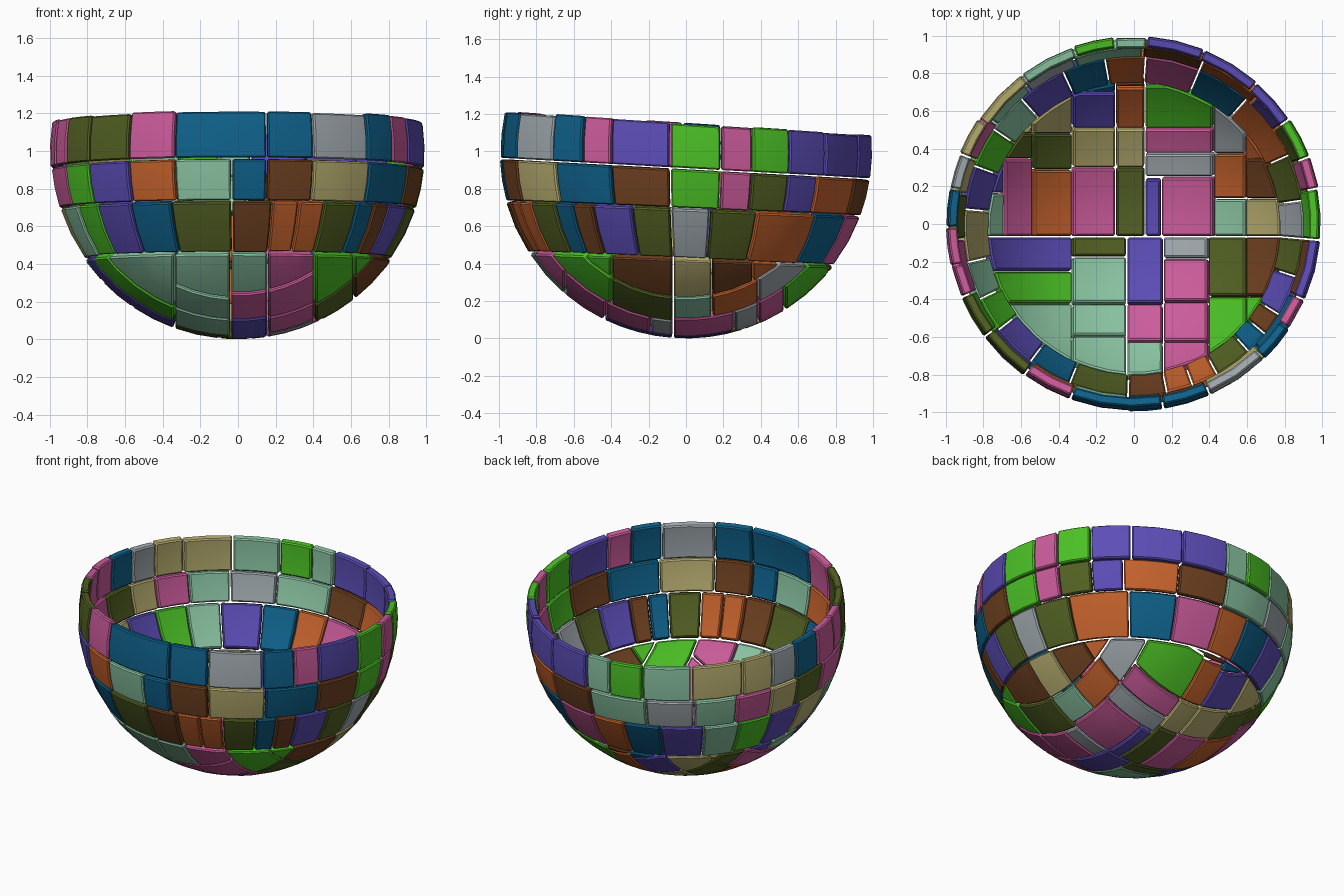
import bpy, bmesh, random
from math import sin, cos, sqrt, radians, ceil
from mathutils import Vector

random.seed(4)
cube = bpy.data.objects.get("Cube")
if cube:
    bpy.data.objects.remove(cube, do_unlink=True)

CENTRE = Vector((0, 0, 1))
THICK, GAP = 0.05, 0.005

# Flat colours, each with a one-letter key used in the layouts below
PALETTE = {
    "b": ("blue", (15, 98, 140)),
    "p": ("pink", (204, 92, 156)),
    "o": ("olive", (84, 98, 36)),
    "m": ("mint", (140, 198, 164)),
    "w": ("brown", (112, 66, 33)),
    "r": ("orange", (198, 99, 45)),
    "g": ("green", (76, 194, 38)),
    "v": ("violet", (92, 77, 182)),
    "s": ("silver", (162, 171, 176)),
    "k": ("khaki", (186, 176, 114)),
}
KEYS = list(PALETTE)


def make_material(name, rgb):
    colour = [(c / 255 / 12.92) if c < 11 else ((c / 255 + 0.055) / 1.055) ** 2.4 for c in rgb]
    mat = bpy.data.materials.new(name)
    mat.use_nodes = True
    mat.diffuse_color = (*colour, 1)
    mat.node_tree.nodes["Principled BSDF"].inputs["Base Color"].default_value = (*colour, 1)
    return mat


MATERIALS = [make_material(*PALETTE[k]) for k in KEYS]


def read_runs(text):
    """Yield (colour key, end position) for each tile in a layout string."""
    for token in text.split():
        yield token[0], float(token[1:])


def add_tile(bm, place, nu, nv, key, cut=None):
    """Lay a curved patch on the bowl, trim it, thicken it inwards and chamfer it."""
    tile = bmesh.new()
    grid = [[tile.verts.new(place(i / nu, j / nv)) for j in range(nv + 1)] for i in range(nu + 1)]
    for i in range(nu):
        for j in range(nv):
            tile.faces.new((grid[i][j], grid[i + 1][j], grid[i + 1][j + 1], grid[i][j + 1]))
    if cut:
        geom = tile.verts[:] + tile.edges[:] + tile.faces[:]
        bmesh.ops.bisect_plane(tile, geom=geom, plane_co=cut[0], plane_no=cut[1], clear_outer=True)
        bmesh.ops.remove_doubles(tile, verts=tile.verts[:], dist=0.004)
    if tile.faces:
        new = bmesh.ops.extrude_face_region(tile, geom=tile.faces[:], use_keep_orig=True)
        for v in new["geom"]:
            if isinstance(v, bmesh.types.BMVert):
                v.co += (CENTRE - v.co).normalized() * THICK
        bmesh.ops.recalc_face_normals(tile, faces=tile.faces[:])
        sharp = [e for e in tile.edges if len(e.link_faces) == 2 and e.calc_face_angle() > 0.7]
        bmesh.ops.bevel(tile, geom=sharp, offset=0.008, segments=1, profile=0.5,
                        affect='EDGES', clamp_overlap=True)
        for f in tile.faces:
            f.material_index = KEYS.index(key)
        mesh = bpy.data.meshes.new("tile")
        tile.to_mesh(mesh)
        bm.from_mesh(mesh)
        bpy.data.meshes.remove(mesh)
    tile.free()


def finish(bm, name):
    mesh = bpy.data.meshes.new(name)
    bm.to_mesh(mesh)
    bm.free()
    obj = bpy.data.objects.new(name, mesh)
    bpy.context.collection.objects.link(obj)
    for mat in MATERIALS:
        mesh.materials.append(mat)
    bpy.ops.object.select_all(action='DESELECT')
    obj.select_set(True)
    bpy.context.view_layer.objects.active = obj
    bpy.ops.object.shade_smooth_by_angle(angle=radians(25))


def ring_of_tiles(name, low, high, start, layout, ragged=0.0):
    """One course of tiles; low and high are (height, backward slope)."""
    bm = bmesh.new()
    a0 = start
    for key, a1 in read_runs(layout):
        lift = random.uniform(-ragged, ragged)
        radius = random.uniform(0.99, 1.0)

        def place(u, v, a0=a0, a1=a1):
            pad = GAP * 57
            a = radians(a0 + pad + (a1 - a0 - 2 * pad) * u)
            z0 = low[0] + low[1] * cos(a) + GAP
            z1 = high[0] + high[1] * cos(a) - GAP + lift
            z = z0 + (z1 - z0) * v
            r = sqrt(1 - (z - 1) ** 2)
            return CENTRE + Vector((sin(a) * r, -cos(a) * r, z - 1)) * radius

        add_tile(bm, place, max(1, ceil((a1 - a0) / 10)), 2, key)
        a0 = a1
    finish(bm, name)


# Side courses: colour and end angle, counted from the front towards +x
RIM, UPPER, LOWER, BASE = (1.155, 0.065), (0.905, 0.055), (0.69, 0.04), (0.42, 0.035)
ring_of_tiles("rim_tiles", UPPER, RIM, -20,
              "b9 b24 s44 b56 p66 v85 g101 p111 g124 v139 v158 v176 m186 g199 m217 "
              "k236 k248 s259 b271 p283 p293 o307 o324 p340", 0.006)
ring_of_tiles("upper_tiles", LOWER, UPPER, -2,
              "b9 w24 k45 b66 w85 g101 p111 o124 v136 r157 w177 m200 s218 m234 p248 "
              "k260 o275 p293 g307 v324 r340 m358")
ring_of_tiles("lower_tiles", BASE, LOWER, -2,
              "w11 r20 r29 o42 b50 w58 v72 o85 s98 o114 r138 b157 p176 r190 b205 "
              "v222 m236 g250 v265 k283 m296 g308 v323 b338 o358")

# Base tiles: columns (x from, x to, y from, colours with y ends), in hundredths
FRONT_COLUMNS = [
    (-85, -34, -85, "m-44 g-26 v-7"),
    (-34, -4, -85, "m-62 m-44 m-18 o-7"),
    (-4, 16, -85, "m-65 p-44 v-7"),
    (16, 41, -85, "p-65 p-43 p-19 s-7"),
    (41, 62, -75, "g-40 o-7"),
    (62, 88, -70, "g-40 w-7"),
]
BACK_COLUMNS = [
    (-90, -72, -7, "m17 v36 o60"),
    (-72, -56, -7, "p36 o50 k75"),
    (-56, -34, -7, "r30 o50 k80"),
    (-34, -10, -7, "p31 k53 v73 b92"),
    (-10, 6, -7, "o31 k53 r76 w92"),
    (6, 15, -7, "v25"),
    (15, 44, -7, "p26"),
    (6, 44, 26, "s39 p53 g77 s92"),
    (44, 62, -7, "m14 r39 s65 v85"),
    (62, 88, -7, "k14 w36 r70"),
]
base = bmesh.new()
trim = (Vector((0, 0, BASE[0] - GAP)), Vector((0, BASE[1] * 1.2, 1)))
for x0, x1, y0, layout in FRONT_COLUMNS + BACK_COLUMNS:
    for key, y1 in read_runs(layout):
        def on_bowl(u, v, y0=y0, y1=y1):
            x = (x0 + (x1 - x0) * u) / 100 + GAP * (1 - 2 * u)
            y = (y0 + (y1 - y0) * v) / 100 + GAP * (1 - 2 * v)
            r = sqrt(x * x + y * y)
            if r > 0.97:
                x, y, r = x * 0.97 / r, y * 0.97 / r, 0.97
            return Vector((x, y, 1 - sqrt(1 - r * r)))

        add_tile(base, on_bowl, ceil((x1 - x0) / 12), ceil((y1 - y0) / 12), key, trim)
        y0 = y1
finish(base, "base_tiles")
